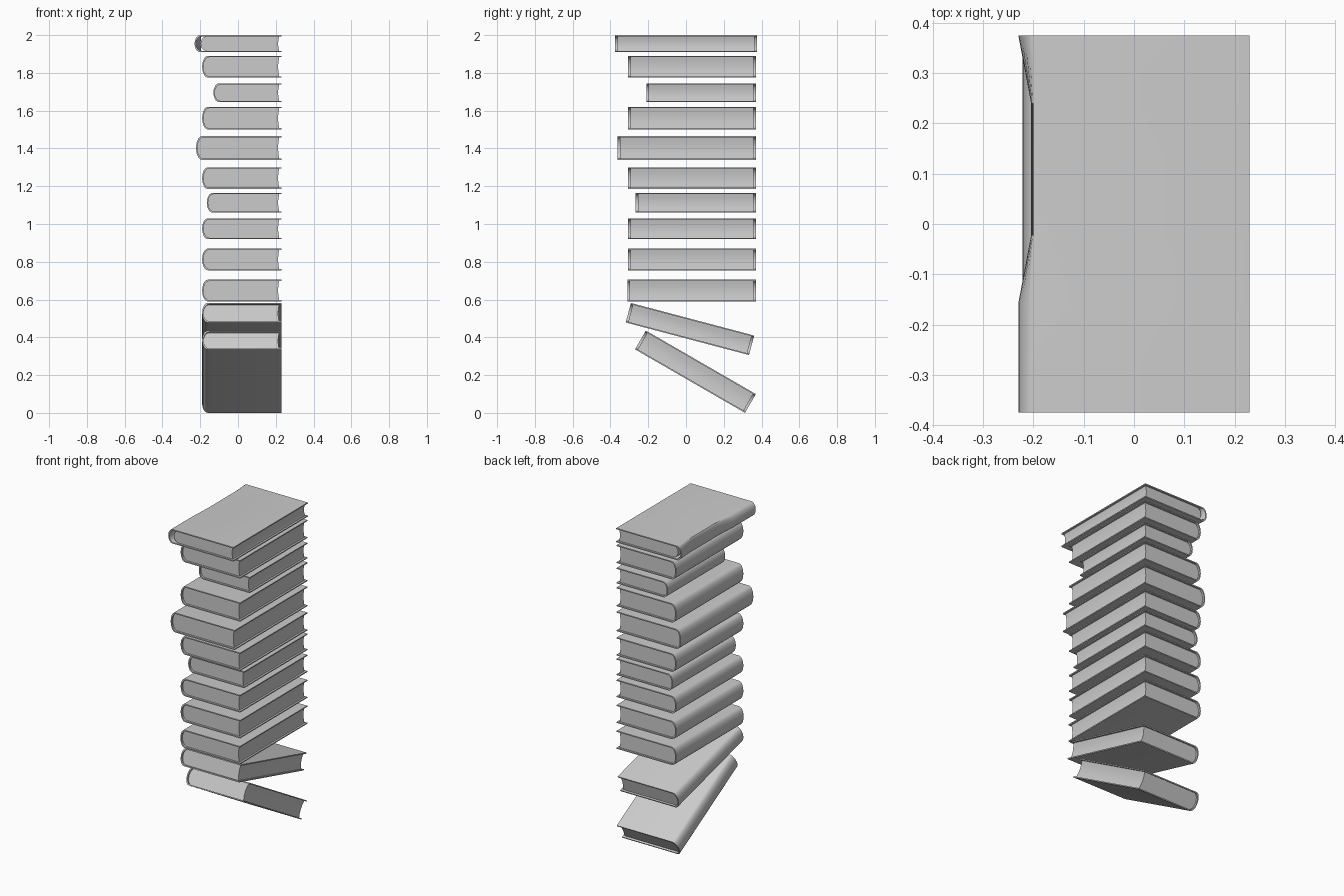
import bpy
import bmesh
from math import sin, cos, pi, radians

cube = bpy.data.objects.get("Cube")
if cube:
    bpy.data.objects.remove(cube)

grey = bpy.data.materials.new("plain_grey")
grey.use_nodes = True
colour = (0.6, 0.6, 0.6, 1)
grey.diffuse_color = colour
grey.node_tree.nodes["Principled BSDF"].inputs["Base Color"].default_value = colour

FORE = 0.23      # x of the fore edge of every cover
BACK = 0.375     # y of the back end of the stack
BOARD = 0.007    # cover thickness
BULGE = 0.03     # depth of the rounded spine
LIP = 0.012      # how far the covers overhang the pages


def spine_arc(left, height, bulge, steps=10):
    """Rounded spine profile from bottom to top as (x, z) points."""
    points = []
    for i in range(steps + 1):
        a = -pi / 2 + pi * i / steps
        points.append((left + BULGE - bulge * cos(a), height / 2 * sin(a)))
    return points


def loft(name, sections, place):
    """Skin closed (x, z) outlines at given y positions into a solid."""
    bm = bmesh.new()
    rings = [[bm.verts.new((x, y, z)) for x, z in outline] for y, outline in sections]
    n = len(rings[0])
    for a, b in zip(rings, rings[1:]):
        for i in range(n):
            j = (i + 1) % n
            bm.faces.new((a[i], a[j], b[j], b[i]))
    bm.faces.new(rings[0])
    bm.faces.new(rings[-1])
    bmesh.ops.recalc_face_normals(bm, faces=bm.faces)
    mesh = bpy.data.meshes.new(name)
    bm.to_mesh(mesh)
    bm.free()
    mesh.materials.append(grey)
    obj = bpy.data.objects.new(name, mesh)
    bpy.context.collection.objects.link(obj)
    y, z, tilt = place
    obj.location = (0, y, z)
    obj.rotation_euler.x = radians(tilt)
    bpy.ops.object.select_all(action="DESELECT")
    obj.select_set(True)
    bpy.context.view_layer.objects.active = obj
    bpy.ops.object.shade_smooth_by_angle(angle=radians(35))


def cover_outline(left, height, bulge):
    """C-shaped section: two boards joined by the spine."""
    inner_h = height - 2 * BOARD
    outer = [(FORE, -height / 2)] + spine_arc(left, height, bulge) + [(FORE, height / 2)]
    inner = [(FORE, -inner_h / 2)] + spine_arc(left + BOARD, inner_h, bulge) + [(FORE, inner_h / 2)]
    return outer + inner[::-1]


def page_outline(left, height):
    """Page block with a rounded back and a slightly hollow fore edge."""
    h = height - 2 * BOARD
    hollow = [(FORE - LIP - 0.006 * cos(pi * t / 2), -h / 2 * t) for t in (-1, -0.5, 0, 0.5, 1)]
    return spine_arc(left + BOARD, h, BULGE) + hollow


def book(name, left, length, height, place, spine=((0, 1), (1, 1))):
    cover = [((t - 0.5) * length, cover_outline(left, height, BULGE * k)) for t, k in spine]
    loft(name + "_cover", cover, place)
    half = length / 2 - LIP
    # Pages stay clear of a dented spine
    block_left = left + BULGE * (1 - min(k for _, k in spine))
    outline = page_outline(block_left, height)
    loft(name + "_pages", [(-half, outline), (half, outline)], place)


# Level books from bottom to top: spine x, front y, bottom z, top z
stack = [
    (-0.19, -0.31, 0.59, 0.705),
    (-0.19, -0.307, 0.755, 0.87),
    (-0.19, -0.307, 0.92, 1.03),
    (-0.165, -0.267, 1.06, 1.165),
    (-0.19, -0.307, 1.185, 1.30),
    (-0.222, -0.362, 1.34, 1.465),
    (-0.19, -0.307, 1.50, 1.62),
    (-0.13, -0.21, 1.645, 1.745),
    (-0.19, -0.307, 1.775, 1.89),
]
for i, (left, front, low, high) in enumerate(stack):
    back = BACK - 0.005
    book(f"level_book_{i + 1}", left, back - front, high - low,
         ((front + back) / 2, (low + high) / 2, 0))

# Top book with a worn, dented spine
book("top_book", -0.23, 2 * BACK, 0.09, (0, 1.955, 0),
     ((0, 1), (0.29, 1), (0.47, 0.15), (0.82, 0.15), (1, 1)))

# Two leaning books at the foot of the stack
book("leaning_book_upper", -0.19, 0.675, 0.107, (0.021, 0.444, -14.8))
book("leaning_book_lower", -0.19, 0.672, 0.115, (0.05, 0.218, -30))
